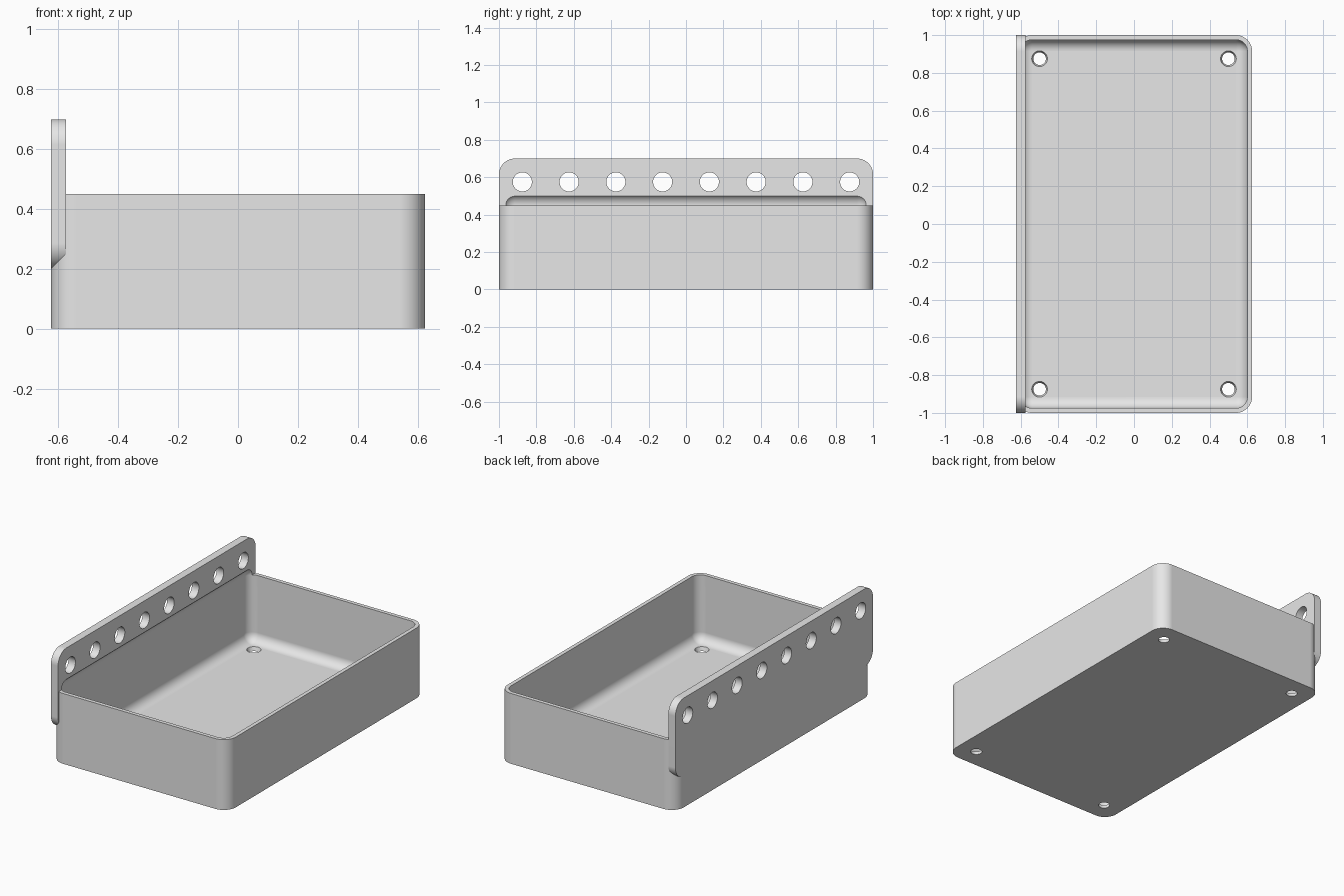
import bpy, bmesh
from mathutils import Vector, Matrix

if "Cube" in bpy.data.objects:
    bpy.data.objects.remove(bpy.data.objects["Cube"], do_unlink=True)

# Single grey material
GREY = (0.8, 0.8, 0.8, 1)
grey = bpy.data.materials.new("light_grey")
grey.use_nodes = True
grey.diffuse_color = GREY
for node in grey.node_tree.nodes:
    if node.type == 'BSDF_PRINCIPLED':
        node.inputs["Base Color"].default_value = GREY


def add_object(name, bm):
    bmesh.ops.recalc_face_normals(bm, faces=bm.faces)
    mesh = bpy.data.meshes.new(name)
    bm.to_mesh(mesh)
    bm.free()
    mesh.materials.append(grey)
    obj = bpy.data.objects.new(name, mesh)
    bpy.context.collection.objects.link(obj)
    return obj


def rounded_box(name, low, high, radius, axis=None):
    """Box with the edges along one axis rounded, or all edges if axis is None."""
    low, high = Vector(low), Vector(high)
    bm = bmesh.new()
    bmesh.ops.create_cube(bm, size=1)
    bmesh.ops.scale(bm, vec=high - low, verts=bm.verts)
    bmesh.ops.translate(bm, vec=(low + high) / 2, verts=bm.verts)
    edges = [e for e in bm.edges if axis is None
             or abs((e.verts[0].co - e.verts[1].co).normalized()[axis]) > 0.9]
    bmesh.ops.bevel(bm, geom=edges, offset=radius, segments=10, profile=0.5,
                    affect='EDGES', clamp_overlap=True)
    return add_object(name, bm)


def add_cone(bm, centre, r_low, r_high, depth, axis='Z'):
    turn = Matrix.Rotation(1.5707963, 4, 'Y') if axis == 'X' else Matrix()
    bmesh.ops.create_cone(bm, cap_ends=True, segments=40, radius1=r_low, radius2=r_high,
                          depth=depth, matrix=Matrix.Translation(centre) @ turn)


def combine(target, other, operation):
    mod = target.modifiers.new(operation, 'BOOLEAN')
    mod.operation = operation
    mod.solver = 'EXACT'
    mod.object = other
    bpy.context.view_layer.objects.active = target
    bpy.ops.object.modifier_apply(modifier=mod.name)
    bpy.data.objects.remove(other, do_unlink=True)


# Tray body and the upright rail flush with its right side
tray = rounded_box("tray_with_rail", (-0.625, -1, 0), (0.625, 1, 0.45), 0.085, axis=2)
rail = rounded_box("rail", (-0.625, -1, 0.2), (-0.575, 1, 0.7), 0.085, axis=0)
combine(tray, rail, 'UNION')

# Rounded cavity, which also undercuts the foot of the rail
cavity = rounded_box("cavity", (-0.6, -0.975, 0.025), (0.6, 0.975, 0.51), 0.06)
combine(tray, cavity, 'DIFFERENCE')

# Row of holes through the rail, and tapered screw holes in the floor
holes = bmesh.new()
for i in range(8):
    add_cone(holes, (-0.6, -0.875 + 0.25 * i, 0.575), 0.051, 0.051, 0.2, 'X')
for x in (-0.5, 0.5):
    for y in (-0.875, 0.875):
        add_cone(holes, (x, y, 0.0125), 0.03, 0.045, 0.045)
combine(tray, add_object("holes", holes), 'DIFFERENCE')

# Smooth the rounded corners, keep hard edges
bpy.ops.object.select_all(action='DESELECT')
tray.select_set(True)
bpy.context.view_layer.objects.active = tray
bpy.ops.object.shade_smooth_by_angle(angle=0.5)
weighted = tray.modifiers.new("even_normals", 'WEIGHTED_NORMAL')
weighted.keep_sharp = True
